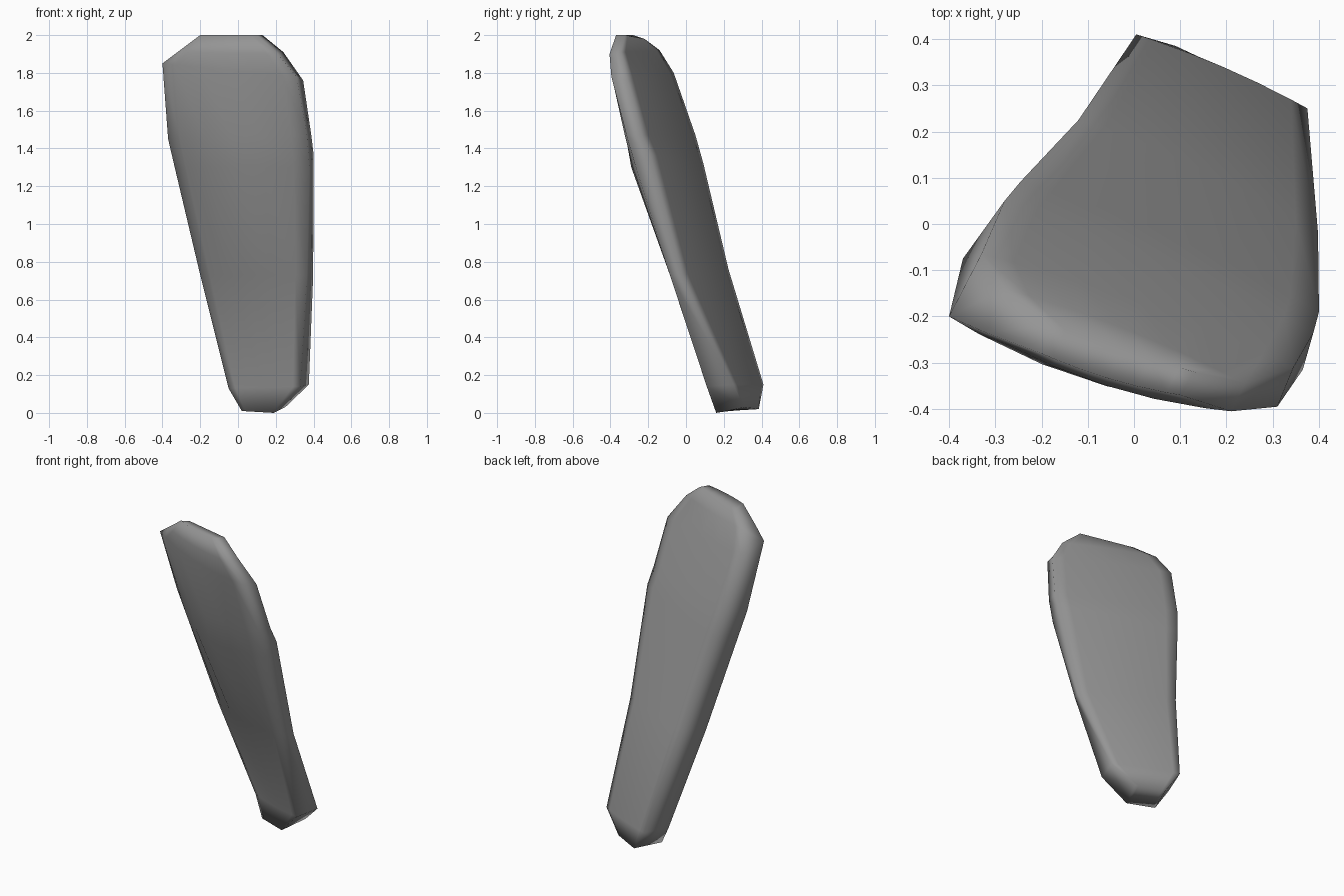
import bpy
import bmesh
from mathutils import Vector

cube = bpy.data.objects.get("Cube")
if cube:
    bpy.data.objects.remove(cube, do_unlink=True)

# Plain grey material
grey = bpy.data.materials.new("stone_grey")
grey.use_nodes = True
colour = (0.3, 0.3, 0.3, 1)
grey.diffuse_color = colour
grey.node_tree.nodes["Principled BSDF"].inputs["Base Color"].default_value = colour
grey.node_tree.nodes["Principled BSDF"].inputs["Roughness"].default_value = 0.6

# Level sections: back left, back right, front right, front left corners,
# then how far the back and the front swell
SECTIONS = [
    ((.09, .385, .02), (.25, .31, .03), (.19, .16, 0), (.02, .21, .01), 0, 0),
    ((.005, .41, .15), (.375, .25, .15), (.33, .11, .14), (-.05, .245, .13), .01, .015),
    ((-.12, .225, .76), (.398, -.02, .73), (.365, -.085, .73), (-.2, .085, .73), .02, .05),
    ((-.245, .092, 1.32), (.4, -.19, 1.37), (.378, -.265, 1.3), (-.335, -.04, 1.3), .022, .115),
    ((-.28, .05, 1.47), (.388, -.235, 1.47), (.365, -.315, 1.47), (-.37, -.075, 1.45), .022, .095),
    ((-.33, -.065, 1.8), (.345, -.31, 1.76), (.31, -.395, 1.78), (-.4, -.2, 1.85), .02, .055),
    ((-.28, -.14, 1.92), (.24, -.345, 1.91), (.21, -.405, 1.9), (-.32, -.235, 1.91), .015, .03),
    ((-.18, -.22, 1.98), (.13, -.32, 2), (.1, -.37, 2), (-.2, -.28, 2), 0, .01),
]
STEPS = (0, 0.1, 0.3, 0.5, 0.7, 0.9, 1)


def face_row(start, end, crown):
    """Points across one broad face, swelling outwards towards its middle."""
    start, end = Vector(start), Vector(end)
    out = Vector((start.y - end.y, end.x - start.x, 0)).normalized()
    return [start.lerp(end, u) + out * crown * 4 * u * (1 - u) for u in STEPS]


# Leaning slab, lofted through the sections
bm = bmesh.new()
rings = []
for back_l, back_r, front_r, front_l, back_crown, front_crown in SECTIONS:
    points = face_row(back_l, back_r, back_crown) + face_row(front_r, front_l, front_crown)
    rings.append([bm.verts.new(p) for p in points])
count = len(rings[0])
for low, high in zip(rings, rings[1:]):
    for i in range(count):
        j = (i + 1) % count
        bm.faces.new((low[i], low[j], high[j], high[i]))

# Bottom and top ends, closed by strips between the two broad faces
for ring in (rings[0], rings[-1]):
    for i in range(len(STEPS) - 1):
        bm.faces.new((ring[i], ring[i + 1], ring[-2 - i], ring[-1 - i]))
bmesh.ops.recalc_face_normals(bm, faces=bm.faces)
for face in bm.faces:
    face.smooth = True

mesh = bpy.data.meshes.new("leaning_slab")
bm.to_mesh(mesh)
bm.free()
mesh.materials.append(grey)
slab = bpy.data.objects.new("leaning_slab", mesh)
bpy.context.collection.objects.link(slab)
